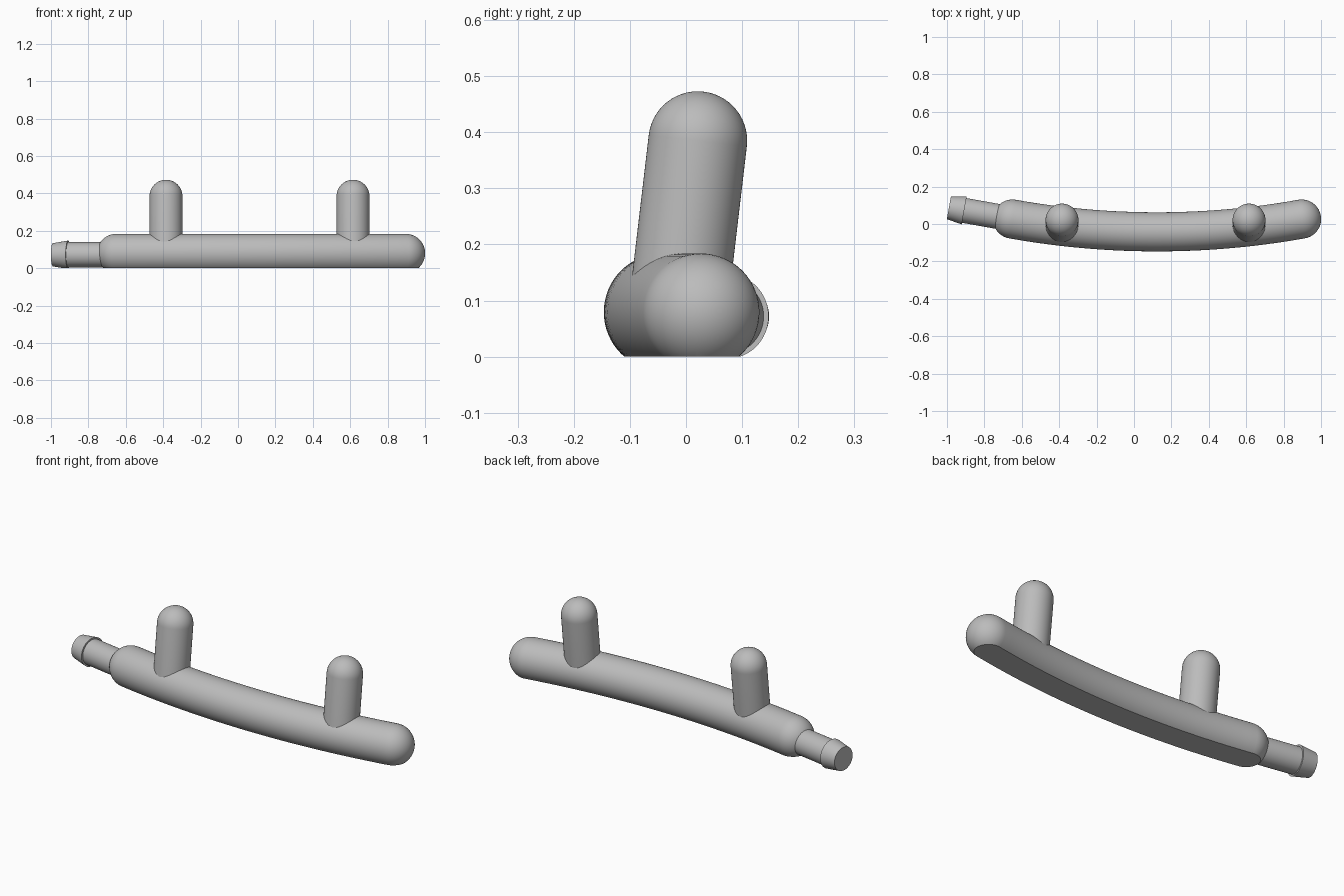
import bpy
import bmesh
from math import sin, cos, pi, asin, radians
from mathutils import Vector

if "Cube" in bpy.data.objects:
    bpy.data.objects.remove(bpy.data.objects["Cube"])

SIDES = 64
UP, SIDE = Vector((0, 0, 1)), Vector((1, 0, 0))

grey = bpy.data.materials.new("plain_grey")
grey.use_nodes = True
grey.diffuse_color = (0.5, 0.5, 0.5, 1)
grey.node_tree.nodes["Principled BSDF"].inputs["Base Color"].default_value = grey.diffuse_color


def dome(centre, direction, radius, steps=14):
    """Stations of a hemisphere, from its equator out to its pole."""
    angles = [pi / 2 * i / steps for i in range(steps + 1)]
    return [(centre + direction * radius * sin(a), direction, radius * cos(a)) for a in angles]


def sweep(name, stations, ref):
    """Loft round rings through (point, tangent, radius), cut flat at the floor."""
    bm = bmesh.new()
    rings = []
    for point, tangent, radius in stations:
        u = ref.cross(tangent).normalized()
        v = tangent.cross(u).normalized()
        rings.append([bm.verts.new(point + radius * (u * cos(a) + v * sin(a)))
                      for a in (2 * pi * k / SIDES for k in range(SIDES))])
    for a, b in zip(rings, rings[1:]):
        for k in range(SIDES):
            j = (k + 1) % SIDES
            bm.faces.new((a[k], a[j], b[j], b[k]))
    for ring, station in ((rings[0], stations[0]), (rings[-1], stations[-1])):
        if station[2] > 0.001:
            bm.faces.new(ring)
    bmesh.ops.remove_doubles(bm, verts=bm.verts, dist=0.00001)
    bmesh.ops.bisect_plane(bm, geom=bm.verts[:] + bm.edges[:] + bm.faces[:],
                           plane_co=(0, 0, 0), plane_no=UP, clear_inner=True)
    bmesh.ops.holes_fill(bm, edges=[e for e in bm.edges if e.is_boundary], sides=0)
    bmesh.ops.recalc_face_normals(bm, faces=bm.faces)

    mesh = bpy.data.meshes.new(name)
    bm.to_mesh(mesh)
    bm.free()
    mesh.materials.append(grey)
    obj = bpy.data.objects.new(name, mesh)
    bpy.context.collection.objects.link(obj)
    bpy.ops.object.select_all(action='DESELECT')
    obj.select_set(True)
    bpy.context.view_layer.objects.active = obj
    bpy.ops.object.shade_smooth_by_angle(angle=radians(20))
    return obj


# Curved bar with rounded ends and a flat underside
MID_X, MID_Y, BAR_Z = 0.123, -0.042, 0.0795
ARC_R, BAR_R = 4.4, 0.1045
half = asin(0.773 / ARC_R)


def arc(a):
    point = Vector((MID_X + ARC_R * sin(a), MID_Y + ARC_R * (1 - cos(a)), BAR_Z))
    return point, Vector((cos(a), sin(a), 0))


left_end, left_dir = arc(half)
right_end, right_dir = arc(-half)
start = [(p, right_dir, r) for p, _, r in reversed(dome(right_end, -right_dir, BAR_R))]
middle = [(*arc(half * (i / 16 - 1)), BAR_R) for i in range(1, 32)]
sweep("curved_bar", start + middle + dome(left_end, left_dir, BAR_R), UP)

# Two leaning pegs with domed tips
PEG_R = 0.088
for name, x in (("right_peg", -0.385), ("left_peg", 0.615)):
    tip = Vector((x, 0.021, 0.385))
    foot = Vector((x, -0.015, BAR_Z))
    lean = (tip - foot).normalized()
    sweep(name, [(foot, lean, PEG_R)] + dome(tip, lean, PEG_R), SIDE)

# Hose nozzle: straight stub, then a tapered barb
out = -right_dir
base = Vector((right_end.x, right_end.y, 0.072))
profile = ((0, 0.067), (0.262, 0.067), (0.262, 0.076), (0.345, 0.062))
sweep("hose_nozzle", [(base + out * d, out, r) for d, r in profile], UP)
